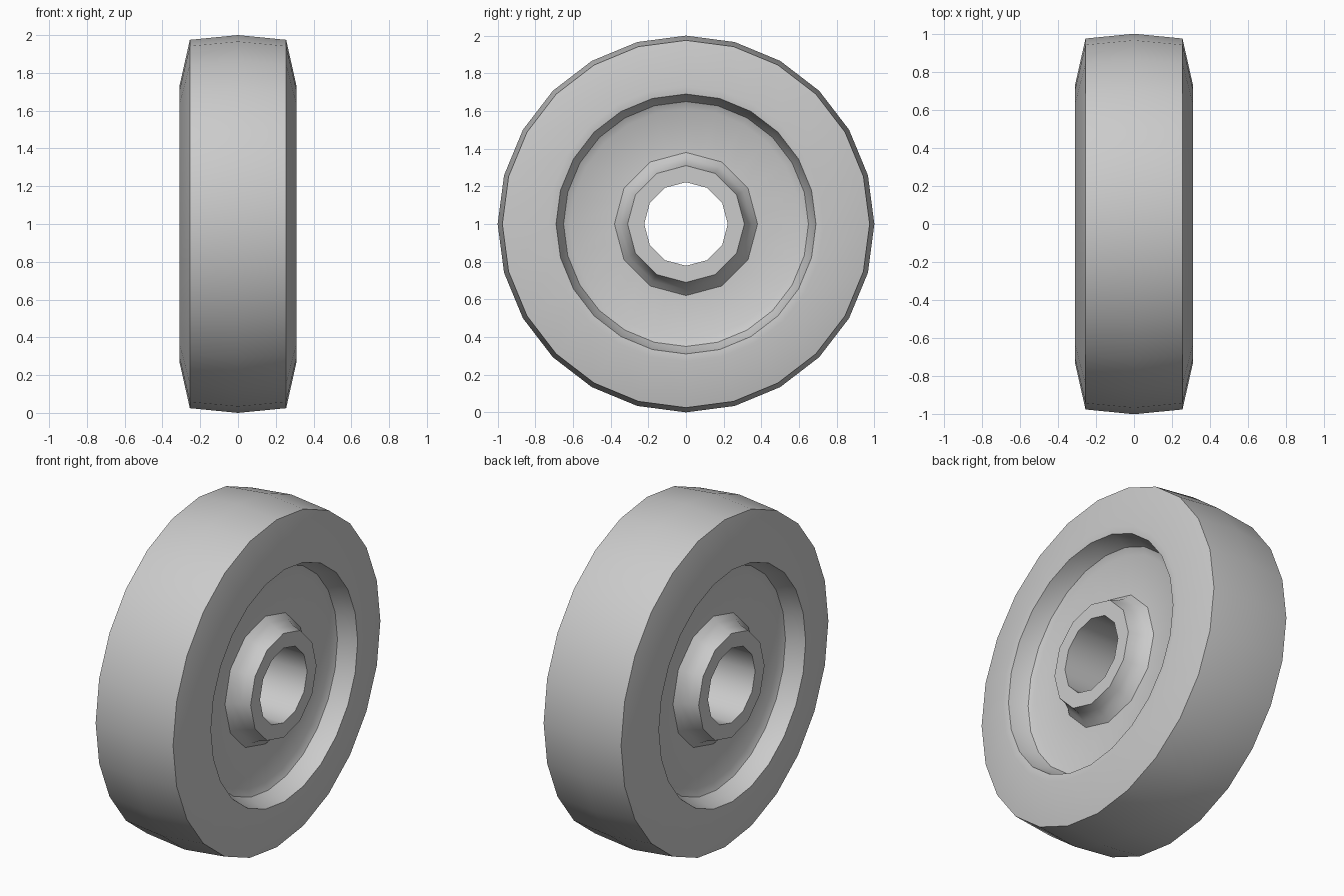
import bpy, bmesh
from math import pi, cos, sin, radians

cube = bpy.data.objects.get("Cube")
if cube:
    bpy.data.objects.remove(cube, do_unlink=True)

grey = bpy.data.materials.new("plain grey")
grey.use_nodes = True
colour = (0.6, 0.6, 0.6, 1)
grey.diffuse_color = colour
grey.node_tree.nodes["Principled BSDF"].inputs["Base Color"].default_value = colour


def lathe(name, profile, sides, turn=0.0, closed=False, crease=30):
    """Spin a profile of (x, radius) points about the x axis, at wheel height."""
    bm = bmesh.new()
    rings = []
    for x, r in profile:
        angles = [2 * pi * (i + turn) / sides for i in range(sides)]
        rings.append([bm.verts.new((x, r * cos(a), 1 + r * sin(a))) for a in angles])
    pairs = list(zip(rings, rings[1:]))
    if closed:
        pairs.append((rings[-1], rings[0]))
    for a, b in pairs:
        for i in range(sides):
            j = (i + 1) % sides
            bm.faces.new((a[i], a[j], b[j], b[i]))
    mesh = bpy.data.meshes.new(name)
    bm.to_mesh(mesh)
    bm.free()
    mesh.materials.append(grey)
    obj = bpy.data.objects.new(name, mesh)
    bpy.context.collection.objects.link(obj)
    bpy.ops.object.select_all(action="DESELECT")
    obj.select_set(True)
    bpy.context.view_layer.objects.active = obj
    bpy.ops.object.shade_smooth_by_angle(angle=radians(crease))
    return obj


def both_sides(half):
    """Mirror a half profile running from the +x side to the middle."""
    return half + [(-x, r) for x, r in reversed(half) if x > 0]


# Crowned tread, sloping side walls, rolled lip and dished web
rim_half = [(0.18, 0.35), (0.18, 0.61), (0.20, 0.65), (0.25, 0.675),
            (0.305, 0.69), (0.31, 0.73), (0.255, 0.975), (0, 1.0)]
lathe("rim_and_web", both_sides(rim_half), 24, crease=35)

# Flared hub with an open axle bore
hub_half = [(0.17, 0.39), (0.21, 0.35), (0.25, 0.325), (0.30, 0.31), (0.30, 0.222)]
hub_profile = hub_half + [(-x, r) for x, r in reversed(hub_half)]
lathe("hub", hub_profile, 12, closed=False, crease=40)
